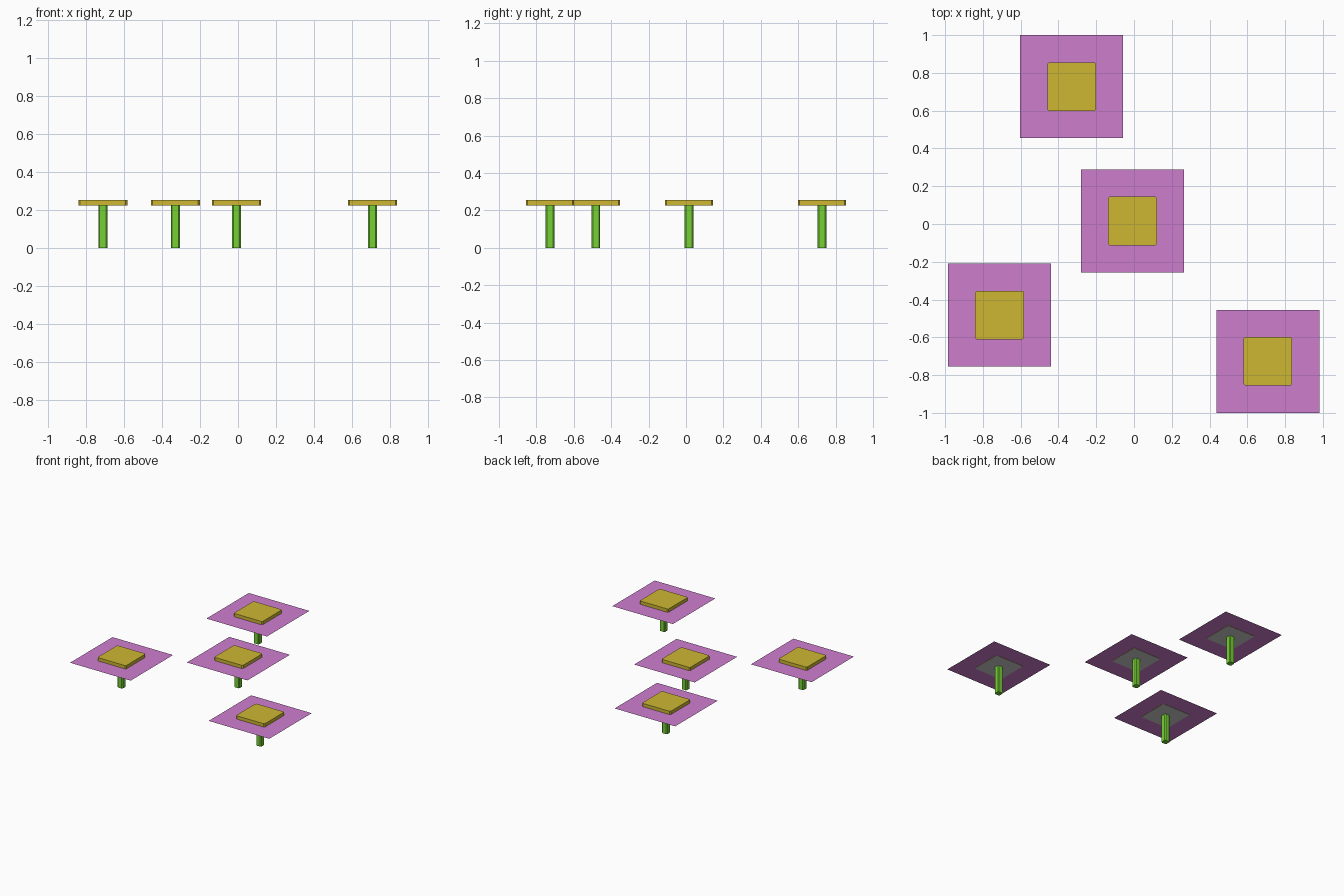
import bpy, bmesh

if "Cube" in bpy.data.objects:
    bpy.data.objects.remove(bpy.data.objects["Cube"])


def material(name, rgb):
    """Flat material from an sRGB 0-255 colour."""
    m = bpy.data.materials.new(name)
    lin = [((c / 255 + 0.055) / 1.055) ** 2.4 for c in rgb]
    m.diffuse_color = (*lin, 1)
    m.use_nodes = True
    m.node_tree.nodes["Principled BSDF"].inputs["Base Color"].default_value = m.diffuse_color
    return m


GREEN = material("stem green", (118, 208, 52))
PURPLE = material("petal purple", (206, 126, 206))
YELLOW = material("heart yellow", (206, 183, 52))
GREY = material("underside grey", (204, 202, 202))

PLATE_Z = 0.228
TOP_Z = 0.255


def slab(name, x, y, width, z0, z1, cut, mats):
    """Square slab with clipped corners; a second material goes underneath."""
    h = width / 2
    i = h - cut
    if cut:
        pts = [(-i, -h), (i, -h), (h, -i), (h, i), (i, h), (-i, h), (-h, i), (-h, -i)]
    else:
        pts = [(-h, -h), (h, -h), (h, h), (-h, h)]
    bm = bmesh.new()
    base = bm.faces.new([bm.verts.new((px, py, 0)) for px, py in pts])
    if z1 > z0:
        ext = bmesh.ops.extrude_face_region(bm, geom=[base], use_keep_orig=True)
        top = [v for v in ext["geom"] if isinstance(v, bmesh.types.BMVert)]
        bmesh.ops.translate(bm, verts=top, vec=(0, 0, z1 - z0))
        bmesh.ops.recalc_face_normals(bm, faces=bm.faces)
    if len(mats) > 1:
        for f in bm.faces:
            f.material_index = 1 if f.normal.z < -0.5 else 0
    me = bpy.data.meshes.new(name)
    bm.to_mesh(me)
    bm.free()
    for m in mats:
        me.materials.append(m)
    ob = bpy.data.objects.new(name, me)
    ob.location = (x, y, z0)
    bpy.context.collection.objects.link(ob)
    return ob


# Four identical flowers: stem, thin square petal sheet, raised heart
spots = [(-0.33, 0.727), (-0.008, 0.016), (-0.712, -0.482), (0.709, -0.727)]
for n, (x, y) in enumerate(spots, 1):
    slab(f"stem_{n}", x, y, 0.047, 0, PLATE_Z, 0.007, [GREEN])
    slab(f"petals_{n}", x, y, 0.546, PLATE_Z, PLATE_Z, 0, [PURPLE])
    # heart pokes just below the petal sheet, showing its grey underside
    slab(f"heart_{n}", x, y, 0.257, PLATE_Z - 0.002, TOP_Z, 0.008, [YELLOW, GREY])
